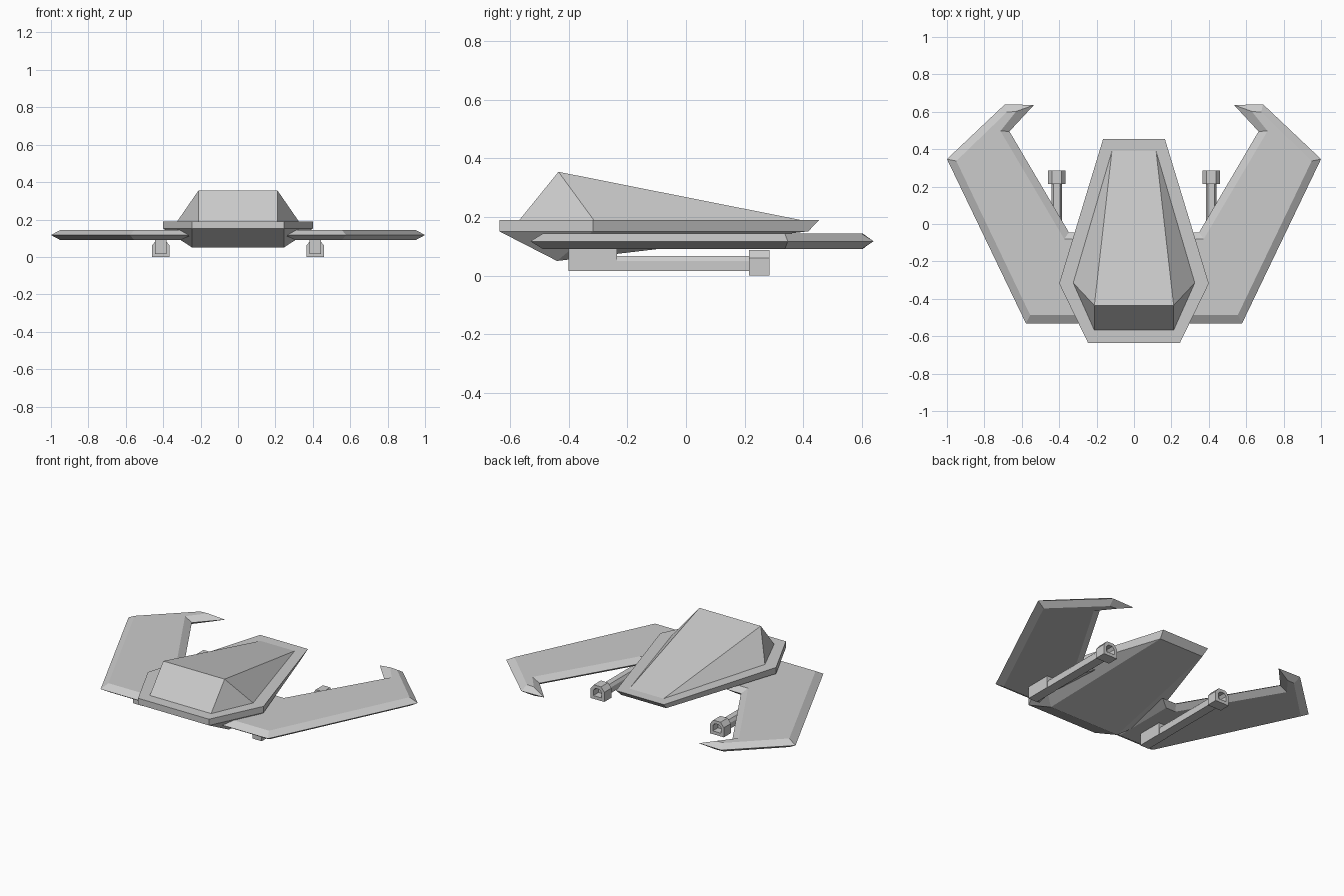
import bpy, bmesh

if "Cube" in bpy.data.objects:
    bpy.data.objects.remove(bpy.data.objects["Cube"])


def make(name, verts, faces, mirror=False):
    me = bpy.data.meshes.new(name)
    me.from_pydata(verts, [], faces)
    bm = bmesh.new()
    bm.from_mesh(me)
    bmesh.ops.recalc_face_normals(bm, faces=bm.faces[:])
    bm.to_mesh(me)
    bm.free()
    ob = bpy.data.objects.new(name, me)
    bpy.context.collection.objects.link(ob)
    if mirror:
        ob.modifiers.new("Mirror", 'MIRROR').use_mirror_merge = False
    return ob


def loft(name, rings, mirror=False):
    """Skin a list of equal-length rings and cap both ends."""
    n = len(rings[0])
    verts = [p for r in rings for p in r]
    faces = [list(range(n)), list(range(len(verts) - n, len(verts)))]
    for k in range(len(rings) - 1):
        for i in range(n):
            j = (i + 1) % n
            faces.append((k*n + i, k*n + j, (k+1)*n + j, (k+1)*n + i))
    return make(name, verts, faces, mirror)


def hexagon(half, z):
    """Mirror three right-hand points (nose, side, front) to a full ring."""
    return [(x, y, z) for x, y in half] + [(-x, y, z) for x, y in reversed(half)]


def wedge(name, half, z, ridge):
    """Six-sided base rising to one cross ridge, with a triangulated skin."""
    x, y, rz = ridge
    verts = hexagon(half, z) + [(x, y, rz), (-x, y, rz)]
    faces = [(0, 1, 2, 3, 4, 5), (0, 5, 7, 6), (0, 6, 1), (1, 6, 2),
             (2, 6, 7, 3), (3, 7, 4), (4, 7, 5)]
    return make(name, verts, faces)


# Hull: flat rim, faceted canopy above, keel below
rim_top = [(0.165, 0.455), (0.40, -0.318), (0.245, -0.637)]
rim_low = [(0.155, 0.417), (0.40, -0.318), (0.245, -0.637)]
loft("hull_rim", [hexagon(rim_low, 0.151), hexagon(rim_top, 0.19)])
wedge("canopy", [(0.118, 0.39), (0.325, -0.315), (0.212, -0.568)], 0.19,
      (0.212, -0.435, 0.354))
wedge("keel", rim_low, 0.151, (0.245, -0.44, 0.05))

# Hooked wings with a knife edge around the outline
edge = [(0.25, -0.531), (0.578, -0.531), (1.0, 0.347), (0.69, 0.64),
        (0.535, 0.636), (0.666, 0.495), (0.348, -0.045), (0.25, -0.045)]
face = [(0.305, -0.487), (0.555, -0.487), (0.95, 0.337), (0.68, 0.598),
        (0.63, 0.602), (0.714, 0.497), (0.373, -0.08), (0.305, -0.08)]
loft("wings", [[(x, y, z) for x, y in o]
               for o, z in ((face, 0.09), (edge, 0.117), (face, 0.144))], True)

# Guns under the wings: rear block, barrel, hollow muzzle
CX = 0.413


def section(w, z0, z1, z2, top, y):
    return [(CX + a, y, z) for a, z in ((-w, z0), (w, z0), (w, z1),
                                        (top, z2), (-top, z2), (-w, z1))]


loft("gun_blocks", [section(0.031, 0.015, 0.07, 0.095, 0.031, y)
                    for y in (-0.40, -0.235)], True)
loft("gun_barrels", [section(0.029, 0.015, 0.05, 0.067, 0.018, y)
                     for y in (-0.25, 0.225)], True)
loft("gun_muzzles", [section(0.048, 0.0, 0.06, 0.088, 0.025, 0.215),
                     section(0.048, 0.0, 0.06, 0.088, 0.025, 0.285),
                     section(0.028, 0.02, 0.053, 0.069, 0.014, 0.285),
                     section(0.028, 0.02, 0.053, 0.069, 0.014, 0.235)], True)
